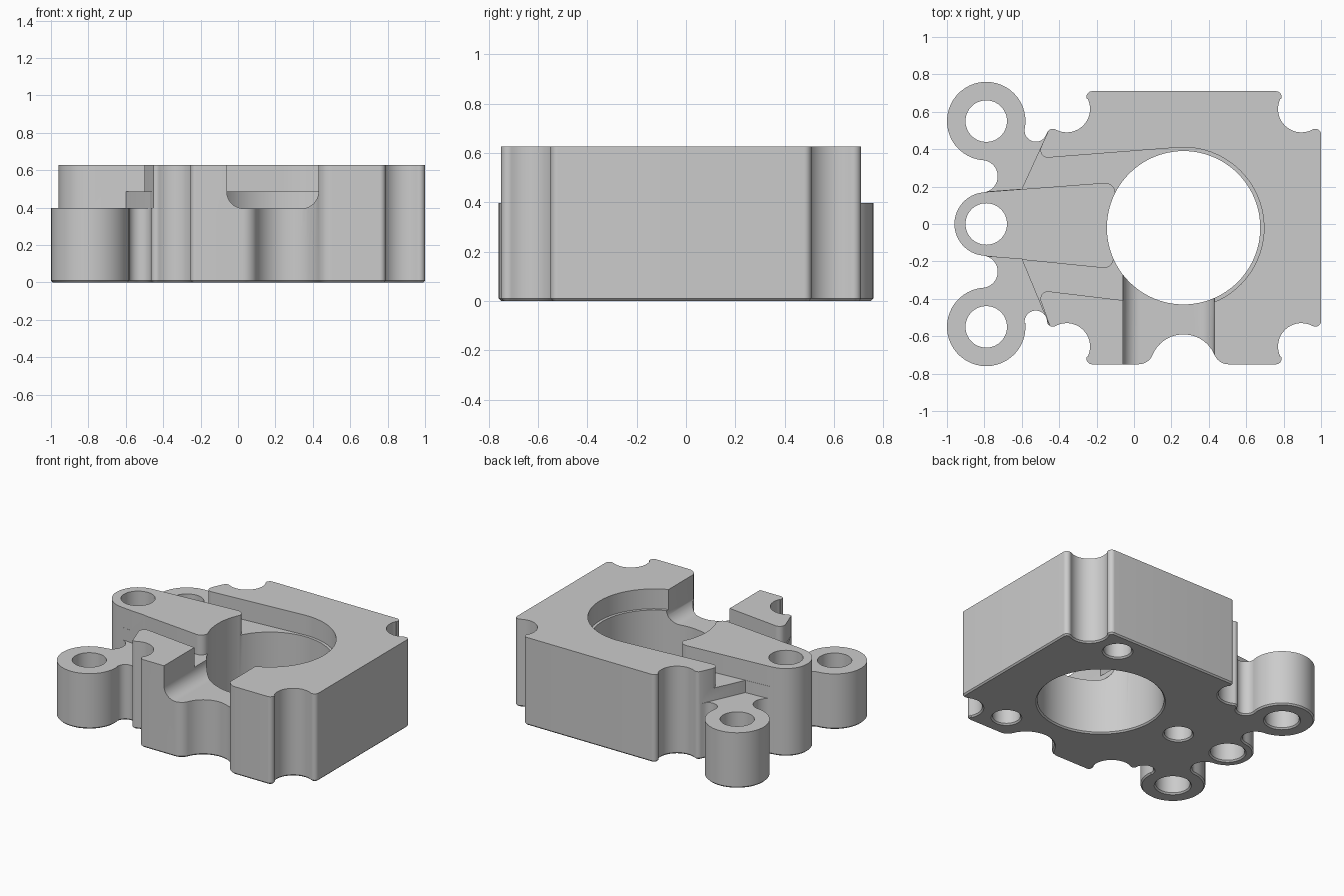
import bpy, bmesh
from math import atan2, acos, cos, sin, pi, hypot, ceil, radians

cube = bpy.data.objects.get("Cube")
if cube:
    bpy.data.objects.remove(cube, do_unlink=True)

HEIGHT, LUG_TOP, LEDGE, NOTCH_FLOOR = 0.627, 0.397, 0.485, 0.395
OVER = 0.8  # cutters reach above the part
CHAMFER = 0.01

grey = bpy.data.materials.new("light_grey")
grey.use_nodes = True
grey.diffuse_color = (0.6, 0.6, 0.6, 1)
grey.node_tree.nodes["Principled BSDF"].inputs["Base Color"].default_value = grey.diffuse_color


def belt(circles, step=radians(8), inset=0):
    """Closed outline running tangent around circles (x, y, r, turn); turn -1 is concave."""
    circles = [(x, y, r - inset * turn, turn) for x, y, r, turn in circles]
    normals = []
    for a, b in zip(circles, circles[1:] + circles[:1]):
        dx, dy = b[0] - a[0], b[1] - a[1]
        ratio = (a[3] * a[2] - b[3] * b[2]) / hypot(dx, dy)
        normals.append(atan2(dy, dx) - acos(max(-1, min(1, ratio))))
    points = []
    for i, (x, y, r, turn) in enumerate(circles):
        if r == 0:
            points.append((x, y))
            continue
        start = normals[i - 1]
        sweep = turn * ((turn * (normals[i] - start)) % (2 * pi))
        n = max(2, ceil(abs(sweep) / step - 1e-5))
        for k in range(n + 1):
            ang = start + sweep * k / n
            points.append((x + turn * r * cos(ang), y + turn * r * sin(ang)))
    return points


def loft(name, rings):
    """Closed solid through matching rings of points."""
    bm = bmesh.new()
    loops = [[bm.verts.new(p) for p in ring] for ring in rings]
    for a, b in zip(loops, loops[1:]):
        for k in range(len(a)):
            j = (k + 1) % len(a)
            bm.faces.new((a[k], a[j], b[j], b[k]))
    bm.faces.new(loops[0][::-1])
    bm.faces.new(loops[-1])
    bmesh.ops.remove_doubles(bm, verts=bm.verts, dist=1e-5)
    bmesh.ops.recalc_face_normals(bm, faces=bm.faces)
    mesh = bpy.data.meshes.new(name)
    bm.to_mesh(mesh)
    bm.free()
    mesh.materials.append(grey)
    obj = bpy.data.objects.new(name, mesh)
    bpy.context.collection.objects.link(obj)
    return obj


def level(outline, z):
    return [(x, y, z) for x, y in outline]


def prism(name, outline, low, high):
    return loft(name, [level(outline, low), level(outline, high)])


def hole(name, x, y, r, top, sides=64):
    """Round cutter with a small countersink at the underside."""
    def ring(radius, z):
        return [(x + radius * cos(2 * pi * k / sides), y + radius * sin(2 * pi * k / sides), z)
                for k in range(sides)]
    return loft(name, [ring(r + 2 * CHAMFER, -CHAMFER), ring(r, CHAMFER), ring(r, top)])


def edge_circles(t, neck):
    """Scalloped corners, neck and lug of one side, from right to left."""
    return [(0.97, t - 0.231, 0.03, 1), (0.895, t - 0.095, 0.125, -1),
            (0.759, t - 0.03, 0.03, 1), (-0.224, t - 0.03, 0.03, 1),
            (-0.36, t - 0.095, 0.125, -1), (-0.435, t - 0.231, 0.03, 1),
            (-0.525, neck, 0.06, -1), (-0.79, 0.55, 0.21, 1),
            (-0.815, 0.255, 0.0865, -1)]


# Body outline: back side, centre lug, then front side with its middle scallop
back = edge_circles(0.71, 0.5)
front = [(x, -y, r, t) for x, y, r, t in reversed(edge_circles(0.75, 0.523))]
scallop = [(0.025, -0.67, 0.08, 1), (0.265, -0.77, 0.18, -1), (0.505, -0.67, 0.08, 1)]
body = back + [(-0.79, 0, 0.17, 1)] + front[:6] + scallop + front[6:]
outline = belt(body)
housing = loft("bearing_housing", [level(belt(body, inset=CHAMFER), 0),
                                   level(outline, CHAMFER), level(outline, HEIGHT)])

cutters = []

# Recess around the bore and both grooves, leaving the middle tongue standing
recess = belt([(0.265, -0.02, 0.43, 1), (-0.46, 0.395, 0.04, -1), (-0.452, 0.52, 0, 1),
               (-0.7, 0.5, 0, 1), (-0.8, 0.171, 0, 1), (-0.155, 0.165, 0.055, -1),
               (-0.16, -0.185, 0.05, -1), (-0.8, -0.171, 0, 1), (-0.7, -0.5, 0, 1),
               (-0.452, -0.54, 0, 1), (-0.46, -0.4, 0.04, -1), (0, -0.415, 0, 1)], radians(5))
cutters.append(prism("recess_cutter", recess, LEDGE, OVER))

# Lower the two outer lugs
for side, end in ((1, 0.515), (-1, 0.55)):
    pts = [(-1.1, 0.173), (-0.8, 0.173), (-0.6, 0.188), (-0.45, end), (-0.5, 0.9), (-1.1, 0.9)]
    cutters.append(prism("lug_cutter", [(x, side * y) for x, y in pts], LUG_TOP, OVER))

# Round-bottomed notch through the front wall
notch = belt([(0.03, NOTCH_FLOOR + 0.09, 0.09, 1), (0.34, NOTCH_FLOOR + 0.09, 0.09, 1),
              (0.43, 0.9, 0, 1), (-0.06, 0.9, 0, 1)])
cutters.append(loft("notch_cutter", [[(x, y, z) for x, z in notch] for y in (-0.9, -0.25)]))

# Bore, lug holes and blind mounting holes
cutters.append(hole("bore_cutter", 0.265, -0.02, 0.41, OVER, 96))
for y in (-0.55, 0, 0.55):
    cutters.append(hole("lug_hole_cutter", -0.79, y, 0.111, OVER))
for x, y in ((0.6, 0.55), (0.6, -0.57), (-0.39, -0.02)):
    cutters.append(hole("blind_hole_cutter", x, y, 0.09, 0.35))

bpy.ops.object.select_all(action='DESELECT')
housing.select_set(True)
bpy.context.view_layer.objects.active = housing
for cutter in cutters:
    cutter.hide_render = True
    mod = housing.modifiers.new("cut", 'BOOLEAN')
    mod.operation, mod.solver, mod.object = 'DIFFERENCE', 'EXACT', cutter
    bpy.ops.object.modifier_apply(modifier=mod.name)
    bpy.data.objects.remove(cutter, do_unlink=True)

bpy.ops.object.shade_smooth_by_angle(angle=radians(30))
